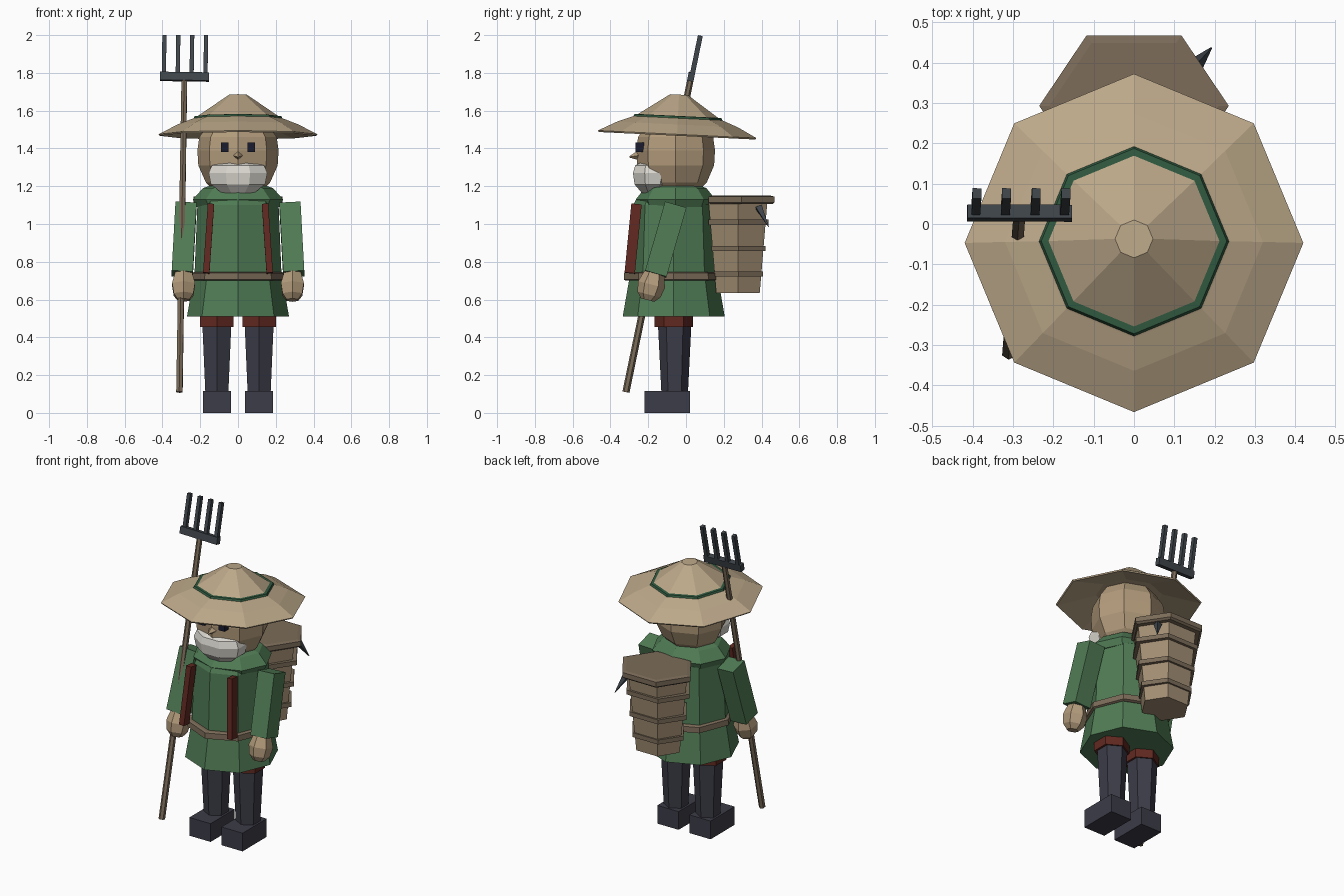
import bpy, bmesh
from math import cos, sin, pi
from mathutils import Vector, Matrix, Euler

if "Cube" in bpy.data.objects:
    bpy.data.objects.remove(bpy.data.objects["Cube"])

def mat(name, r, g, b):
    m = bpy.data.materials.new(name)
    m.diffuse_color = (r, g, b, 1)
    m.use_nodes = True
    m.node_tree.nodes["Principled BSDF"].inputs["Base Color"].default_value = m.diffuse_color
    return m

STRAW = mat("straw", .5, .39, .25)
GREEN = mat("green_cloth", .08, .2, .09)
BAND = mat("dark_green", .03, .1, .05)
NAVY = mat("navy", .045, .045, .065)
RED = mat("dark_red", .12, .022, .015)
SKIN = mat("skin", .45, .33, .2)
HAIR = mat("grey_hair", .7, .68, .62)
WOOD = mat("wood", .2, .15, .1)
WICKER = mat("wicker", .36, .27, .17)
IRON = mat("iron", .05, .06, .07)
INK = mat("eye_ink", .01, .012, .03)

def finish(name, bm, material):
    bmesh.ops.recalc_face_normals(bm, faces=bm.faces)
    me = bpy.data.meshes.new(name)
    bm.to_mesh(me)
    bm.free()
    me.materials.append(material)
    ob = bpy.data.objects.new(name, me)
    bpy.context.collection.objects.link(ob)
    return ob

def lathe(name, profile, n, material, center=(0, 0, 0), sy=1.0, phase=0.0, rot=(0, 0, 0)):
    """Faceted solid from (radius, z) rings, capped at both ends."""
    bm = bmesh.new()
    rings = [[bm.verts.new((r * cos(phase + 2 * pi * i / n), sy * r * sin(phase + 2 * pi * i / n), z))
              for i in range(n)] for r, z in profile]
    for a, b in zip(rings, rings[1:]):
        for i in range(n):
            j = (i + 1) % n
            bm.faces.new((a[i], a[j], b[j], b[i]))
    bm.faces.new(rings[0])
    bm.faces.new(rings[-1])
    bm.transform(Matrix.Translation(center) @ Euler(rot).to_matrix().to_4x4())
    return finish(name, bm, material)

def beam(name, p, q, size, material):
    """Box section running from p to q; size = (across x, across y)."""
    p, q = Vector(p), Vector(q)
    z = (q - p).normalized()
    y = z.cross(Vector((1, 0, 0))).normalized()
    x = y.cross(z)
    m = Matrix((x, y, z)).transposed().to_4x4()
    m.translation = (p + q) / 2
    bm = bmesh.new()
    bmesh.ops.create_cube(bm, size=1)
    bm.transform(m @ Matrix.Diagonal((size[0], size[1], (q - p).length, 1)))
    return finish(name, bm, material)

def rod(name, p, q, r1, r2, n, material):
    p, q = Vector(p), Vector(q)
    d = q - p
    bm = bmesh.new()
    bmesh.ops.create_cone(bm, cap_ends=True, segments=n, radius1=r1, radius2=r2, depth=d.length)
    bm.transform(Matrix.Translation((p + q) / 2) @ d.to_track_quat('Z', 'Y').to_matrix().to_4x4())
    return finish(name, bm, material)

# coat, shoulder collar and belt
lathe("coat", [(.27, .51), (.23, .74), (.215, 1.10), (.20, 1.13)], 8, GREEN, (0, -.065, 0))
lathe("collar", [(.22, 1.09), (.24, 1.13), (.185, 1.19), (.14, 1.205), (.11, 1.17)], 8, GREEN, (0, -.055, 0), .88)
lathe("belt", [(.238, .70), (.25, .705), (.248, .74), (.235, .745)], 8, WOOD, (0, -.067, 0), 1.05)

# head, beard, nose
lathe("head", [(.12, 1.17), (.17, 1.22), (.21, 1.31), (.215, 1.39), (.205, 1.46), (.15, 1.54)], 8, SKIN, (0, -.055, 0), .97)
lathe("beard", [(.095, 1.165), (.155, 1.21), (.168, 1.27), (.15, 1.31), (.10, 1.325)], 8, HAIR,
      (0, -.175, 0), .68, pi / 8)
rod("nose", (0, -.235, 1.365), (0, -.30, 1.355), .034, .003, 4, SKIN)

# straw hat, tipped slightly back
tilt = (-.048, 0, 0)
hat = (0, -.047, 1.475)
lathe("hat", [(.19, .055), (.415, -.008), (.42, .0), (.32, .052), (.24, .083), (.22, .092), (.047, .21)],
      8, STRAW, hat, 1, 0, tilt)
lathe("hat_band", [(.22, .075), (.238, .08), (.23, .096), (.205, .098)], 8, BAND, hat, 1, 0, tilt)

# mirrored limbs, eyes and straps
for s, side in ((-1, "right"), (1, "left")):
    beam(side + "_eye", (s * .07, -.244, 1.38), (s * .07, -.244, 1.432), (.042, .045), INK)
    beam(side + "_strap", (s * .168, -.298, .74), (s * .143, -.262, 1.105), (.034, .055), RED)
    beam(side + "_arm", (s * .295, -.16, .735), (s * .275, -.055, 1.10), (.112, .118), GREEN)
    lathe(side + "_hand", [(.035, -.075), (.06, -.045), (.07, .01), (.05, .075)], 6, SKIN,
          (s * .288, -.185, .67), 1.05, pi / 6, (-.25, 0, 0))
    x = s * .112
    lathe(side + "_cuff", [(.102, .455), (.102, .53)], 6, RED, (x, -.065, 0), 1, pi / 6)
    lathe(side + "_leg", [(.07, .10), (.088, .46)], 6, NAVY, (x, -.06, 0), 1, pi / 6)
    beam(side + "_boot", (x, -.10, 0), (x, -.10, .115), (.148, .24), NAVY)

# hexagonal back basket with hoops, lid and a hanging spike
def basket_ring(name, z0, z1, r, material, y):
    lathe(name, [(r, z0), (r, z1)], 6, material, (0, y, 0), .84)

lathe("basket", [(.148, .635), (.20, 1.12)], 6, WICKER, (0, .275, 0), .9)
for i, (z, r) in enumerate(((.735, .178), (.87, .197), (1.01, .218))):
    basket_ring(f"basket_hoop_{i + 1}", z - .014, z + .014, r, WOOD, .278)
lathe("basket_lid", [(.22, 1.105), (.235, 1.115), (.235, 1.145), (.21, 1.15)], 6, WOOD, (0, .293, 0), .86)
rod("basket_spike", (.145, .385, 1.09), (.192, .437, .985), .024, .002, 4, IRON)

# hay fork
base, top = Vector((-.31, -.318, .11)), Vector((-.284, .025, 1.77))
up = (top - base).normalized()
rod("fork_shaft", base, top, .019, .017, 6, WOOD)
beam("fork_bar", top - up * .012, top + up * .032, (.26, .034), IRON)
for i in range(4):
    p = top + Vector((-.109 + .0735 * i, .004, 0)) + up * .02
    beam(f"fork_tine_{i + 1}", p, p + up * .212, (.022, .026), IRON)
